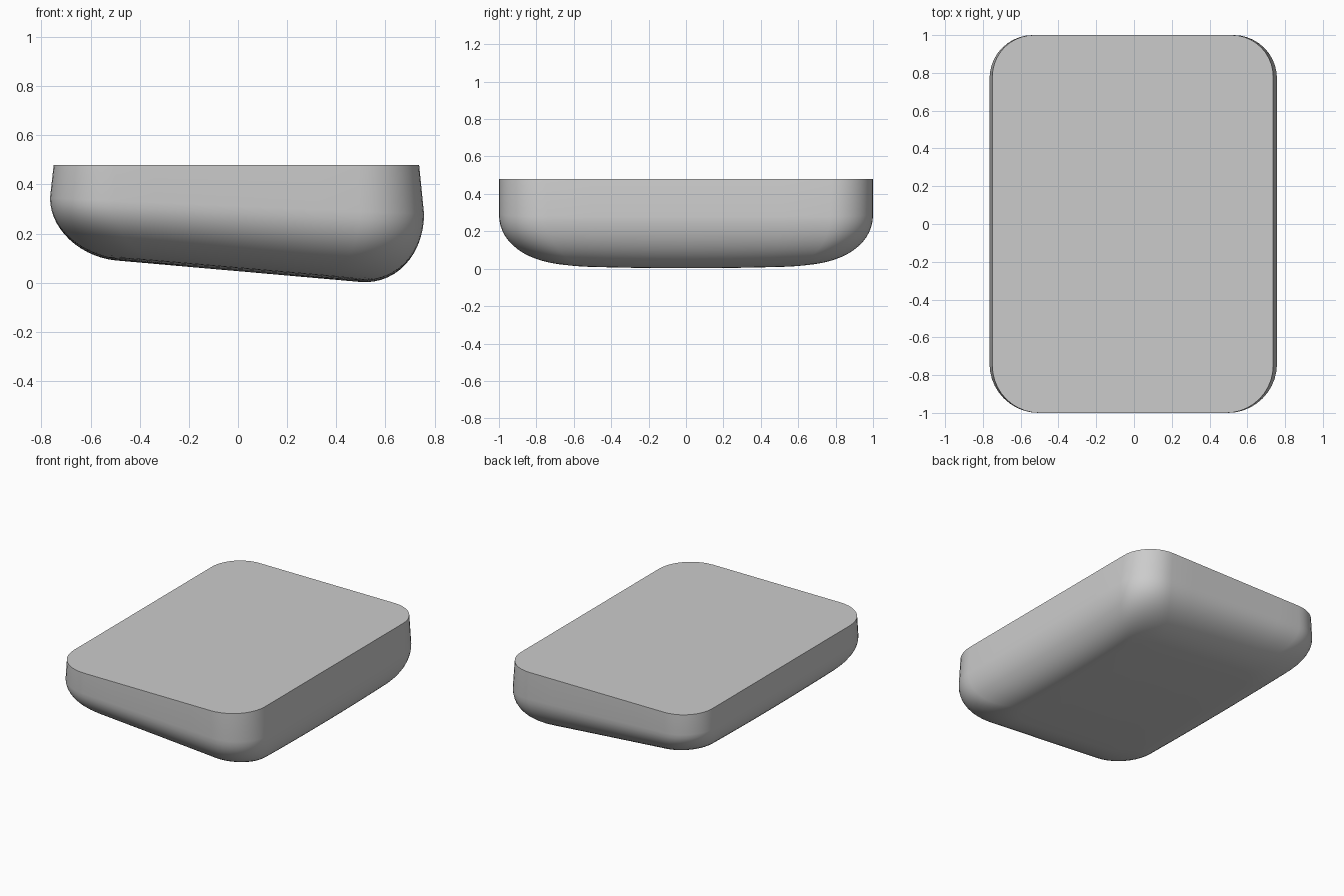
import bpy
import bmesh
from math import sin, cos, pi

if "Cube" in bpy.data.objects:
    bpy.data.objects.remove(bpy.data.objects["Cube"], do_unlink=True)

TOP = 0.48
CORNER_STEPS = 10
CURVE_STEPS = 14

grey = bpy.data.materials.new("plain grey")
grey.use_nodes = True
colour = (0.6, 0.6, 0.6, 1)
grey.diffuse_color = colour
grey.node_tree.nodes["Principled BSDF"].inputs["Base Color"].default_value = colour


def outline(x0, x1, half_y, r_front, r_back, spans=6):
    """Rounded rectangle, counter-clockwise, with subdivided straight sides."""
    corners = [(x1, -half_y, -1, 1, r_front, -pi / 2), (x1, half_y, -1, -1, r_back, 0),
               (x0, half_y, 1, -1, r_back, pi / 2), (x0, -half_y, 1, 1, r_front, pi)]
    arcs = []
    for x, y, sx, sy, r, start in corners:
        cx, cy = x + sx * r, y + sy * r
        arcs.append([(cx + r * cos(start + pi / 2 * i / CORNER_STEPS),
                      cy + r * sin(start + pi / 2 * i / CORNER_STEPS))
                     for i in range(CORNER_STEPS + 1)])
    points = []
    for k, arc in enumerate(arcs):
        points += arc
        (ax, ay), (bx, by) = arc[-1], arcs[(k + 1) % 4][0]
        points += [(ax + (bx - ax) * j / spans, ay + (by - ay) * j / spans)
                   for j in range(1, spans)]
    return points


bm = bmesh.new()
rings = []

# Flat rim
rings.append([bm.verts.new((x, y, TOP))
              for x, y in outline(-0.75, 0.737, 1, 0.25, 0.22)])


def underside(x, y, depth):
    """Height on the rounded, tilted base; depth runs from 0 (wall) to 1 (floor)."""
    return 0.312 - 0.043 * x - depth * (0.265 + 0.045 * x - 0.012 * (y / 0.65) ** 2 * depth)


# Rounded lower edge
for i in range(CURVE_STEPS + 1):
    a = pi / 2 * i / CURVE_STEPS
    inset = 1 - cos(a)
    ring = outline(-0.765 + 0.27 * inset, 0.757 - 0.26 * inset, 1 - 0.35 * inset,
                   0.26 - 0.08 * inset, 0.23 - 0.06 * inset)
    rings.append([bm.verts.new((x, y, underside(x, y, sin(a)))) for x, y in ring])

# Gently crowned floor
floor = [(v.co.x, v.co.y) for v in rings[-1]]
for s in (0.7, 0.4, 0.15):
    rings.append([bm.verts.new((x * s, y * s, underside(x * s, y * s, 1))) for x, y in floor])

# Skin and caps
count = len(rings[0])
for upper, lower in zip(rings, rings[1:]):
    for j in range(count):
        k = (j + 1) % count
        bm.faces.new((upper[j], lower[j], lower[k], upper[k]))
bm.faces.new(rings[0])
bm.faces.new(rings[-1][::-1])
bmesh.ops.recalc_face_normals(bm, faces=bm.faces)

mesh = bpy.data.meshes.new("cushion_block")
bm.to_mesh(mesh)
bm.free()
mesh.materials.append(grey)
block = bpy.data.objects.new("cushion_block", mesh)
bpy.context.collection.objects.link(block)

bpy.ops.object.select_all(action='DESELECT')
block.select_set(True)
bpy.context.view_layer.objects.active = block
bpy.ops.object.shade_smooth_by_angle(angle=pi / 4)
